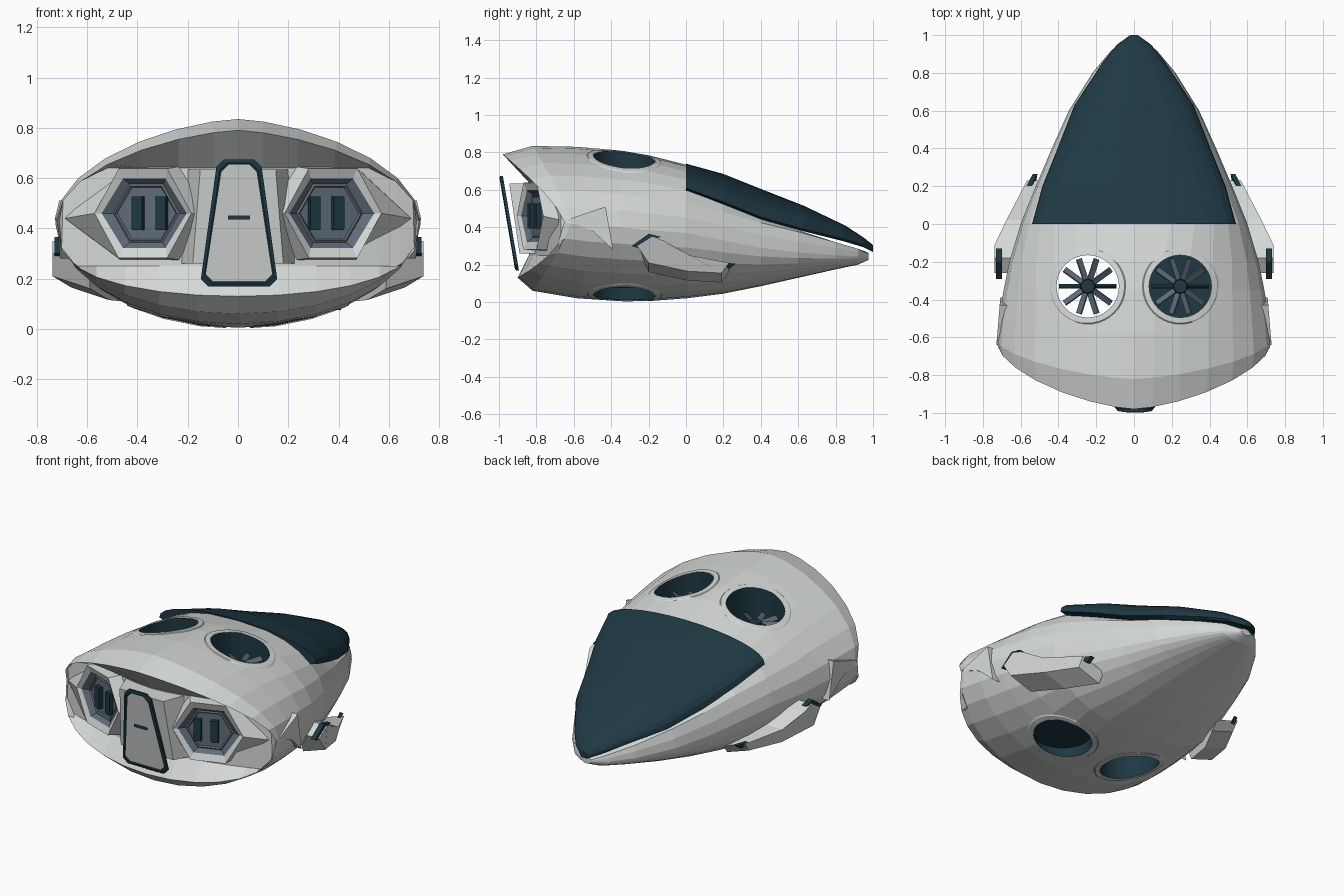
import bpy, bmesh
from math import sin, cos, pi, radians
from mathutils import Matrix, Vector
from mathutils.bvhtree import BVHTree

if "Cube" in bpy.data.objects:
    bpy.data.objects.remove(bpy.data.objects["Cube"])


def material(name, rgb):
    m = bpy.data.materials.new(name)
    m.use_nodes = True
    m.diffuse_color = (*rgb, 1)
    m.node_tree.nodes["Principled BSDF"].inputs["Base Color"].default_value = (*rgb, 1)
    return m


HULL = material("pale hull grey", (0.66, 0.69, 0.68))
TEAL = material("dark teal", (0.013, 0.04, 0.057))
SLATE = material("slate blue grey", (0.115, 0.15, 0.19))
GREY = material("mid grey", (0.16, 0.18, 0.2))


def finish(name, bm, mats):
    bmesh.ops.recalc_face_normals(bm, faces=bm.faces)
    me = bpy.data.meshes.new(name)
    bm.to_mesh(me)
    bm.free()
    for m in mats:
        me.materials.append(m)
    ob = bpy.data.objects.new(name, me)
    bpy.context.collection.objects.link(ob)
    return ob


def loft(bm, rings, cap=(True, True), mats=None):
    """Bridge closed rings of points; optional end caps and a material per band."""
    vr = [[bm.verts.new(p) for p in r] for r in rings]
    n = len(rings[0])
    for i, (a, b) in enumerate(zip(vr, vr[1:])):
        for k in range(n):
            f = bm.faces.new((a[k], a[(k + 1) % n], b[(k + 1) % n], b[k]))
            f.material_index = mats[i] if mats else 0
    if cap[0]:
        bm.faces.new(vr[0])
    if cap[1]:
        f = bm.faces.new(vr[-1])
        f.material_index = mats[-1] if mats else 0
    return vr


# Hull: lofted sections, an undercut mouth at the front, a deck under the canopy
N = 28


def section(y, w, top, mid, bot, p=1.0, up=0.0, down=0.0, deck=9, low=1.0):
    pts = []
    for k in range(N):
        c, s = cos(2 * pi * k / N), sin(2 * pi * k / N)
        x = w * abs(c) ** (p if s > 0 else min(p, 1)) * (1 if c > 0 else -1) if abs(c) > 1e-6 else 0
        if s >= 0:
            z, bulge = mid + (top - mid) * s, up
        else:
            z, bulge = mid - (mid - bot) * abs(s) ** low, down
        pts.append(Vector((x, y - bulge * abs(s) ** 1.3, min(z, deck))))
    return pts


rim = section(-.65, .72, .79, .43, .13, 1.33, .33, .25, low=.62)
wall = [Vector((v.x, -.84 + .18 * (abs(v.x) / .72) ** 1.5, min(max(v.z, .25), .64))) for v in rim]
wall[0], wall[N // 2] = rim[0] + Vector((-.01, .01, 0)), rim[N // 2] + Vector((.01, .01, 0))
rings = [
    wall, rim,
    section(-.62, .727, .835, .42, .06, 1.3, .20, .20),
    section(-.50, .715, .83, .41, .02, 1.28, .08, .08),
    section(-.35, .69, .81, .40, .005, 1.15),
    section(-.20, .66, .785, .385, .005, .97),
    section(0, .60, .735, .37, .02, .75),
    section(.002, .60, .735, .37, .02, .75, deck=.60),
    section(.2, .52, .68, .33, .045, .75, deck=.525),
    section(.4, .435, .60, .29, .085, .75, deck=.445),
    section(.6, .345, .52, .265, .13, .8, deck=.385),
    section(.8, .22, .43, .25, .175, .85, deck=.32),
    section(.92, .12, .34, .245, .2, .9, deck=.285),
    section(.975, .035, .265, .245, .225),
]
bm = bmesh.new()
vr = loft(bm, rings, cap=(False, True))
for k in range(N // 2):                      # front bulkhead strip
    a, b, c, d = vr[0][k], vr[0][k + 1], vr[0][-k - 1], vr[0][-k]
    bm.faces.new([a, b, c] if k == 0 else [a, b, d] if k == N // 2 - 1 else [a, b, c, d])
bmesh.ops.recalc_face_normals(bm, faces=bm.faces)
surface = BVHTree.FromBMesh(bm)
hull = finish("hull", bm, [HULL, TEAL])

# Fan shafts cut through the hull, with a dark lining
FANS = ((-.245, -.33), (.245, -.33))
for fx, fy in FANS:
    bm = bmesh.new()
    bmesh.ops.create_cone(bm, cap_ends=True, segments=40, radius1=.165, radius2=.165, depth=2,
                          matrix=Matrix.Translation((fx, fy, .4)))
    for f in bm.faces:
        f.material_index = 1
    cutter = finish("shaft_cutter", bm, [HULL, TEAL])
    cutter.hide_render = True
    mod = hull.modifiers.new("shaft", 'BOOLEAN')
    mod.operation, mod.solver, mod.object = 'DIFFERENCE', 'EXACT', cutter
    bpy.context.view_layer.objects.active = hull
    bpy.ops.object.modifier_apply(modifier=mod.name)
    bpy.data.objects.remove(cutter)


# Low rings that follow the hull around each shaft opening
def shaft_ring(name, fx, fy, side):
    def hoop(r, lift):
        pts = []
        for k in range(40):
            x, y = fx + r * cos(2 * pi * k / 40), fy + r * sin(2 * pi * k / 40)
            hit = surface.ray_cast(Vector((x, y, .4 + 2 * side)), Vector((0, 0, -side)))[0]
            pts.append((x, y, hit.z + side * lift))
        return pts
    bm = bmesh.new()
    loft(bm, [hoop(.166, .004), hoop(.195, .004), hoop(.203, -.002)], (False, False))
    finish(name, bm, [HULL])


def paint(verts, index):
    for f in {f for v in verts for f in v.link_faces}:
        f.material_index = index


for (fx, fy), tag in zip(FANS, ("right", "left")):
    shaft_ring("upper_ring_" + tag, fx, fy, 1)
    shaft_ring("lower_ring_" + tag, fx, fy, -1)
    # Fan: ten pitched blades on a hub, the two sideways ones dark and steep
    centre = Matrix.Translation((fx, fy, .65))
    bm = bmesh.new()
    for k in range(10):
        m = (centre @ Matrix.Rotation(k * pi / 5, 4, 'Z') @ Matrix.Translation((.095, 0, 0))
             @ Matrix.Rotation(radians(35 if k % 5 else 65), 4, 'X')
             @ Matrix.Diagonal((.115, .032, .01, 1)))
        paint(bmesh.ops.create_cube(bm, size=1, matrix=m)["verts"], 0 if k % 5 else 1)
    paint(bmesh.ops.create_cone(bm, cap_ends=True, segments=16, radius1=.04, radius2=.035,
                                depth=.04, matrix=centre)["verts"], 1)
    finish("fan_" + tag, bm, [SLATE, TEAL])

# Backing disc low in the left shaft
bm = bmesh.new()
bmesh.ops.create_cone(bm, cap_ends=True, segments=40, radius1=.165, radius2=.165, depth=.02,
                      matrix=Matrix.Translation((*FANS[1], .085)))
finish("shaft_disc", bm, [TEAL])

# Canopy: domed shell tapering to the tail
canopy = []
for y, w, edge, top in ((0, .54, .61, .74), (.2, .485, .535, .685), (.4, .405, .455, .605),
                        (.63, .315, .39, .515), (.85, .17, .335, .41), (.95, .09, .305, .345),
                        (1, .02, .28, .305)):
    arc = [(w * cos(pi * k / 16), y, edge + (top - edge) * sin(pi * k / 16) ** .9) for k in range(17)]
    canopy.append(arc + [(-w * .9, y, edge - .012), (w * .9, y, edge - .012)])
bm = bmesh.new()
loft(bm, canopy)
finish("canopy", bm, [TEAL])

# Centre pillar behind the door
bm = bmesh.new()
loft(bm, [[(-a, y, .635), (a, y, .635), (b, v, .26), (-b, v, .26)]
          for a, b, y, v in ((.15, .18, -.945, -.89), (.21, .24, -.78, -.78))])
finish("centre_pillar", bm, [HULL])


# Door: tilted chamfered slab with dark border, pale panel and a handle slot
def door_ring(shrink, out):
    a, b, t, u, c = .09 - shrink, .152 - shrink, .675 - shrink, .168 + shrink, .03
    half = [(a - c, t), (a, t - c), (b, u + c), (b - c, u)]
    pts = half + [(-x, z) for x, z in reversed(half)]
    return [(x + .004, -.905 - (z - .168) * .17 - out, z) for x, z in pts]


bm = bmesh.new()
loft(bm, [door_ring(0, -.012), door_ring(0, .004), door_ring(.014, .008), door_ring(.02, .004)],
     mats=[0, 0, 0, 1])
finish("door", bm, [TEAL, HULL])
bm = bmesh.new()
bmesh.ops.create_cube(bm, size=1, matrix=Matrix.Translation((.004, -.957, .443))
                      @ Matrix.Diagonal((.088, .008, .016, 1)))
finish("door_handle", bm, [TEAL])


# Hexagonal window bays, turned outward and faired into the mouth corners
def hexagon(rx, rz, depth):
    return [(rx * cos(k * pi / 3), depth, rz * sin(k * pi / 3) / sin(pi / 3)) for k in range(6)]


def side_prism(name, outline, x_out, thick, side, mat, drop=0):
    bm = bmesh.new()
    loft(bm, [[(side * (x_out(y, z) - d), y, z - (e if z < .22 else 0)) for y, z in outline]
              for d, e in ((0, 0), (thick, drop))])
    finish(name, bm, [mat])


def fin_x(y, z):
    return .738 - .52 * max(0, y + .1) - .5 * max(0, .2 - z)


FIN = [(-.26, .3), (-.18, .35), (-.11, .325), (.02, .25), (.23, .21), (.19, .155), (.01, .165), (-.2, .21)]
CHEVRON = [(-.29, .3), (-.2, .365), (-.13, .348), (-.18, .34), (-.26, .29)]
FIN_TAB = [(.2, .212), (.265, .205), (.23, .175)]
for side, tag in ((1, "left"), (-1, "right")):
    place = Matrix.Translation((side * .373, -.82, .46)) @ Matrix.Rotation(side * radians(20), 4, 'Z')
    base = hexagon(.25, .185, .06)
    base[0 if side > 0 else 3] = (side * .345, .025, -.02)
    bm = bmesh.new()
    loft(bm, [base, hexagon(.205, .178, -.015), hexagon(.18, .138, 0),
              hexagon(.14, .116, .025), hexagon(.132, .109, .02), hexagon(.124, .102, .028)],
         cap=(False, True), mats=[0, 0, 1, 2, 1, 1])
    bm.transform(place)
    finish("window_bay_" + tag, bm, [HULL, SLATE, GREY])
    bm = bmesh.new()
    for off in (-.068, .032):
        vs = bmesh.ops.create_cube(bm, size=1, matrix=Matrix.Translation((side * off, .018, 0))
                                   @ Matrix.Diagonal((.044, .03, .132, 1)))["verts"]
        bmesh.ops.bevel(bm, geom=list({e for v in vs for e in v.link_edges}), offset=.004, segments=1)
    bm.transform(place)
    finish("window_bars_" + tag, bm, [TEAL])

    # Side fin sunk into the hull, dark trim at both ends, and a pointed cheek ridge
    side_prism("side_fin_" + tag, FIN, fin_x, .15, side, HULL, drop=.05)
    side_prism("fin_chevron_" + tag, CHEVRON, lambda y, z: .73, .03, side, TEAL)
    side_prism("fin_tab_" + tag, FIN_TAB, lambda y, z: fin_x(y, z) - .012, .025, side, TEAL)
    side_prism("cheek_ridge_" + tag, [(-.64, .44), (-.43, .51), (-.39, .28), (-.5, .38)],
               lambda y, z: .728 - .08 * (y + .64), .06, side, HULL)
